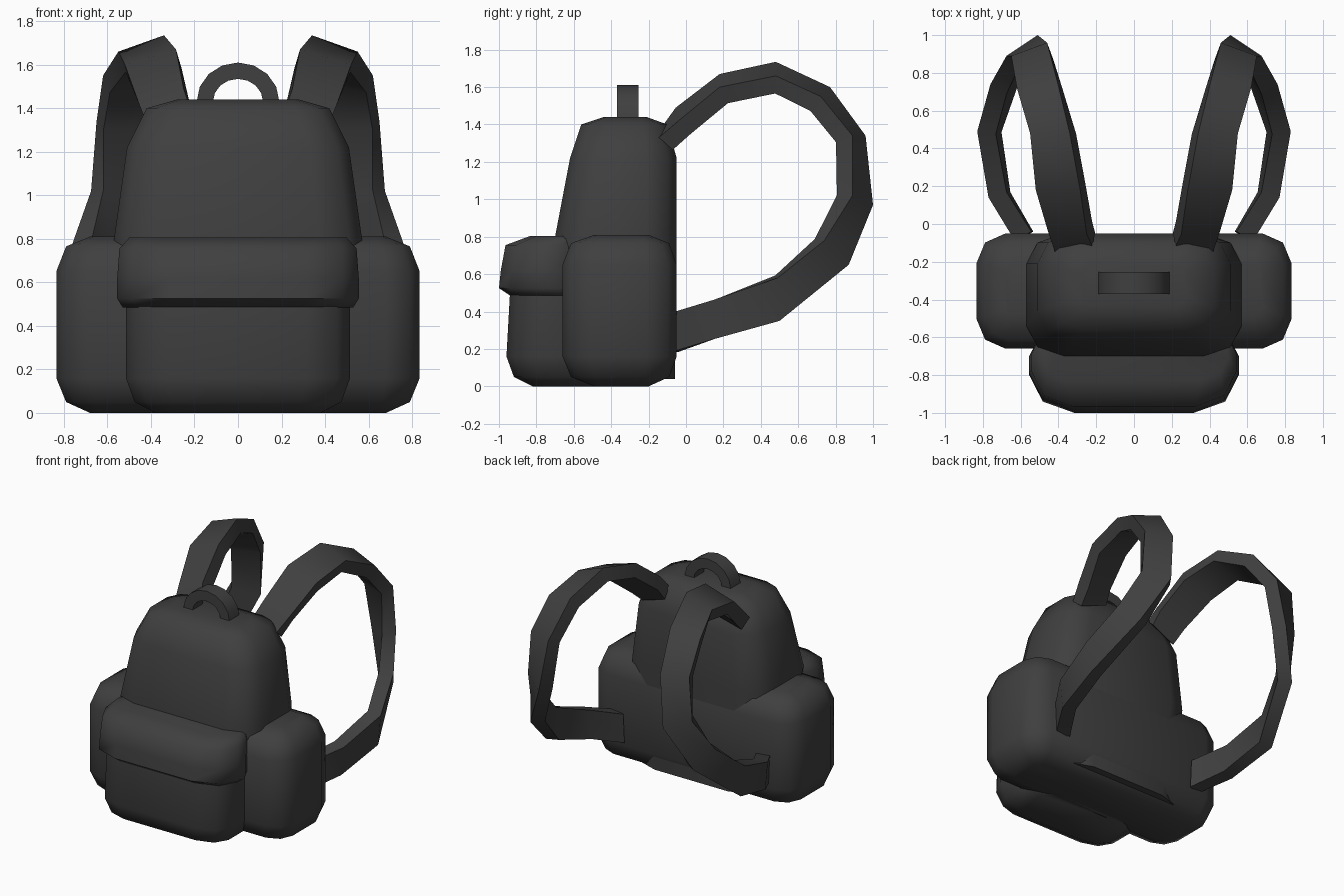
import bpy, bmesh, math
from mathutils import Vector

if "Cube" in bpy.data.objects:
    bpy.data.objects.remove(bpy.data.objects["Cube"])

fabric = bpy.data.materials.new("charcoal_fabric")
fabric.diffuse_color = (0.05, 0.05, 0.05, 1)
fabric.use_nodes = True
fabric.node_tree.nodes["Principled BSDF"].inputs["Base Color"].default_value = fabric.diffuse_color


def loft(name, rings, angle=60):
    """Skin a list of equal-sized point rings and cap both ends."""
    bm = bmesh.new()
    loops = [[bm.verts.new(p) for p in ring] for ring in rings]
    n = len(loops[0])
    for a, b in zip(loops, loops[1:]):
        for i in range(n):
            j = (i + 1) % n
            bm.faces.new((a[i], a[j], b[j], b[i]))
    bm.faces.new(loops[0][::-1])
    bm.faces.new(loops[-1])
    bmesh.ops.recalc_face_normals(bm, faces=bm.faces)
    mesh = bpy.data.meshes.new(name)
    bm.to_mesh(mesh)
    bm.free()
    mesh.materials.append(fabric)
    ob = bpy.data.objects.new(name, mesh)
    bpy.context.collection.objects.link(ob)
    bpy.ops.object.select_all(action='DESELECT')
    bpy.context.view_layer.objects.active = ob
    ob.select_set(True)
    bpy.ops.object.shade_smooth_by_angle(angle=math.radians(angle))
    return ob


def rounded(z, hx, y0, y1, cx, cy):
    """Horizontal rectangle with two-segment rounded corners."""
    ym, hy = (y0 + y1) / 2, (y1 - y0) / 2
    corner = [(hx, hy - cy), (hx - 0.3 * cx, hy - 0.3 * cy), (hx - cx, hy)]
    quads = [(1, 1, corner), (-1, 1, corner[::-1]),
             (-1, -1, corner), (1, -1, corner[::-1])]
    return [(sx * x, ym + sy * y, z) for sx, sy, c in quads for x, y in c]


def bag(name, rows):
    return loft(name, [rounded(*r) for r in rows])


# Main compartment, narrowing to the top
bag("main_body", [
    (0.04, 0.50, -0.64, -0.06, 0.20, 0.16),
    (0.80, 0.57, -0.70, -0.05, 0.20, 0.16),
    (1.22, 0.51, -0.62, -0.05, 0.18, 0.16),
    (1.40, 0.42, -0.56, -0.10, 0.15, 0.13),
    (1.44, 0.28, -0.44, -0.21, 0.06, 0.05)])

# Side pockets, one wide block running through the body
bag("side_pockets", [
    (0.00, 0.68, -0.49, -0.20, 0.05, 0.05),
    (0.05, 0.79, -0.615, -0.09, 0.13, 0.13),
    (0.16, 0.835, -0.66, -0.05, 0.155, 0.16),
    (0.65, 0.835, -0.66, -0.05, 0.155, 0.16),
    (0.765, 0.79, -0.615, -0.09, 0.13, 0.13),
    (0.81, 0.68, -0.49, -0.20, 0.05, 0.05)])

# Front pocket
bag("front_pocket", [
    (0.00, 0.38, -0.82, -0.45, 0.14, 0.08),
    (0.05, 0.475, -0.92, -0.45, 0.18, 0.13),
    (0.16, 0.515, -0.96, -0.45, 0.20, 0.16),
    (0.52, 0.515, -0.94, -0.45, 0.20, 0.16)])

# Flap over the front pocket
bag("pocket_flap", [
    (0.485, 0.53, -0.94, -0.50, 0.22, 0.18),
    (0.525, 0.555, -1.00, -0.50, 0.24, 0.20),
    (0.62, 0.555, -0.99, -0.50, 0.24, 0.20),
    (0.755, 0.545, -0.965, -0.50, 0.22, 0.19),
    (0.805, 0.50, -0.83, -0.50, 0.15, 0.12)])

# Carry handle arch
arch = []
for i in range(9):
    a = math.pi * i / 8
    c, s = math.cos(a), math.sin(a)
    po, pi_ = (0.19 * c, 1.43 + 0.18 * s), (0.115 * c, 1.43 + 0.105 * s)
    arch.append([(po[0], -0.37, po[1]), (po[0], -0.255, po[1]),
                 (pi_[0], -0.255, pi_[1]), (pi_[0], -0.37, pi_[1])])
loft("carry_handle", arch, 35)

# Shoulder straps: outer-face edge pairs along a twisting loop, then thickened
edges = [
    ((0.22, -0.12, 1.40), (0.42, -0.145, 1.33)),
    ((0.25, -0.055, 1.49), (0.455, -0.04, 1.42)),
    ((0.285, 0.18, 1.67), (0.52, 0.18, 1.60)),
    ((0.34, 0.48, 1.735), (0.55, 0.48, 1.66)),
    ((0.41, 0.77, 1.60), (0.62, 0.72, 1.55)),
    ((0.46, 0.96, 1.34), (0.65, 0.89, 1.34)),
    ((0.51, 1.00, 0.97), (0.675, 0.89, 1.02)),
    ((0.67, 0.87, 0.65), (0.76, 0.74, 0.78)),
    ((0.80, 0.50, 0.35), (0.83, 0.49, 0.58)),
    ((0.75, 0.14, 0.25), (0.77, 0.14, 0.46)),
    ((0.62, -0.09, 0.18), (0.63, -0.09, 0.39))]
edges = [(Vector(a), Vector(b)) for a, b in edges]
mids = [(a + b) / 2 for a, b in edges]
rings = []
for i, (a, b) in enumerate(edges):
    tangent = mids[min(i + 1, len(mids) - 1)] - mids[max(i - 1, 0)]
    inward = tangent.cross(b - a).normalized() * 0.1
    rings.append([a, b, b + inward, a + inward])
strap = loft("shoulder_straps", rings, 35)
mirror = strap.modifiers.new("mirror", 'MIRROR')
mirror.use_axis[0] = True
mirror.use_mirror_merge = False
